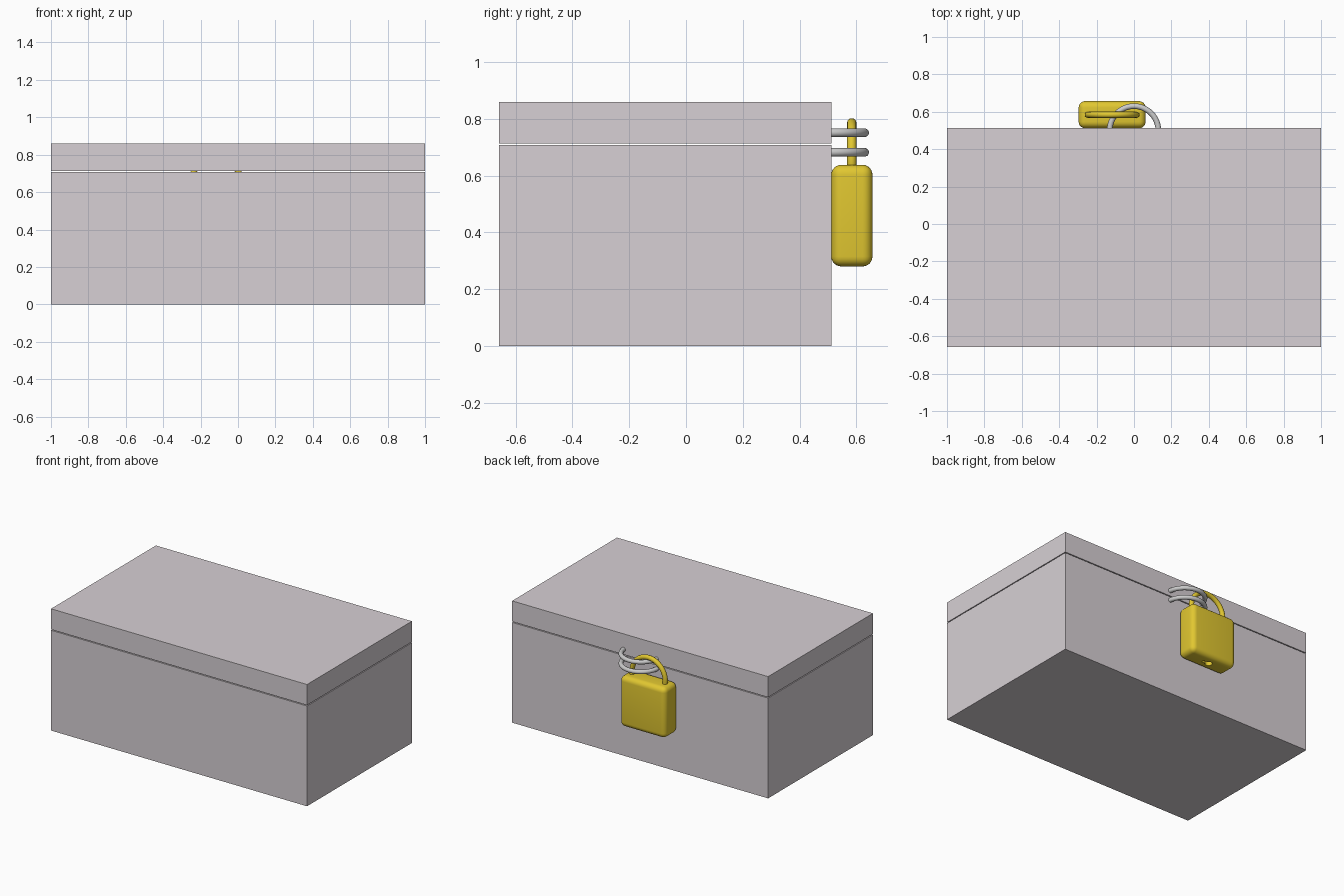
import bpy, bmesh
from math import sin, cos, pi, radians
from mathutils import Vector

if "Cube" in bpy.data.objects:
    bpy.data.objects.remove(bpy.data.objects["Cube"])


def material(name, rgb):
    m = bpy.data.materials.new(name)
    m.diffuse_color = (*rgb, 1)
    m.use_nodes = True
    m.node_tree.nodes["Principled BSDF"].inputs["Base Color"].default_value = m.diffuse_color
    return m


gold = material("brass", (0.75, 0.57, 0.03))
steel = material("steel", (0.58, 0.58, 0.58))
shell = material("pale_shell", (0.68, 0.63, 0.66))


def activate(obj):
    bpy.ops.object.select_all(action='DESELECT')
    obj.select_set(True)
    bpy.context.view_layer.objects.active = obj


def box(name, lo, hi, mat):
    lo, hi = Vector(lo), Vector(hi)
    bm = bmesh.new()
    bmesh.ops.create_cube(bm, size=1)
    size, mid = hi - lo, (hi + lo) / 2
    for v in bm.verts:
        v.co = Vector(v.co[i] * size[i] + mid[i] for i in range(3))
    me = bpy.data.meshes.new(name)
    bm.to_mesh(me)
    bm.free()
    obj = bpy.data.objects.new(name, me)
    bpy.context.collection.objects.link(obj)
    me.materials.append(mat)
    return obj


def arc_tube(name, centre, up, radius, thick, mat, extra=0.2, steps=40):
    """Bent rod: an arc from +x over the 'up' axis to -x."""
    cu = bpy.data.curves.new(name, 'CURVE')
    cu.dimensions = '3D'
    cu.bevel_depth = thick
    cu.bevel_resolution = 5
    cu.use_fill_caps = True
    sp = cu.splines.new('POLY')
    sp.points.add(steps)
    for i, p in enumerate(sp.points):
        a = -extra + (pi + 2 * extra) * i / steps
        co = Vector(centre) + radius * (Vector((cos(a), 0, 0)) + sin(a) * Vector(up))
        p.co = (*co, 1)
    obj = bpy.data.objects.new(name, cu)
    bpy.context.collection.objects.link(obj)
    cu.materials.append(mat)
    activate(obj)
    bpy.ops.object.convert(target='MESH')
    bpy.ops.object.shade_smooth_by_angle(angle=radians(40))
    return obj


# Chest and lid, with a thin see-through seam between them
box("chest_base", (-1, -0.658, 0), (1, 0.512, 0.708), shell)
box("chest_lid", (-1, -0.658, 0.714), (1, 0.512, 0.86), shell)

# Two hasp rings, one on the lid and one on the base
for name, z in (("lid_ring", 0.751), ("base_ring", 0.682)):
    arc_tube(name, (0, 0.5, z), (0, 1, 0), 0.13, 0.015, steel)

# Padlock shackle
LX, LY = -0.117, 0.584
arc_tube("padlock_shackle", (LX, LY, 0.656), (0, 0, 1), 0.13, 0.0165, gold, extra=0.4)

# Padlock body with rounded edges
body = box("padlock_body", (LX - 0.179, 0.512, 0.28), (LX + 0.179, 0.657, 0.638), gold)
bev = body.modifiers.new("round", 'BEVEL')
bev.width = 0.035
bev.segments = 6

# Keyhole cutter: round hole with a slot, pushed up into the underside
bm = bmesh.new()
pts = [(0.024 * cos(a), 0.024 * sin(a))
       for a in (radians(25 + 310 * i / 20) for i in range(21))]
pts += [(0.05, -0.01), (0.05, 0.01)]
face = bm.faces.new([bm.verts.new((LX + x - 0.012, LY + y, 0.25)) for x, y in pts])
up = bmesh.ops.extrude_face_region(bm, geom=[face])["geom"]
bmesh.ops.translate(bm, vec=(0, 0, 0.11),
                    verts=[g for g in up if isinstance(g, bmesh.types.BMVert)])
bmesh.ops.recalc_face_normals(bm, faces=bm.faces)
me = bpy.data.meshes.new("keyhole_cutter")
bm.to_mesh(me)
bm.free()
me.materials.append(gold)
cutter = bpy.data.objects.new("keyhole_cutter", me)
bpy.context.collection.objects.link(cutter)
cutter.hide_render = True

cut = body.modifiers.new("keyhole", 'BOOLEAN')
cut.operation = 'DIFFERENCE'
cut.solver = 'EXACT'
cut.object = cutter
activate(body)
for m in ("round", "keyhole"):
    bpy.ops.object.modifier_apply(modifier=m)
bpy.ops.object.shade_smooth_by_angle(angle=radians(35))
bpy.data.objects.remove(cutter)
